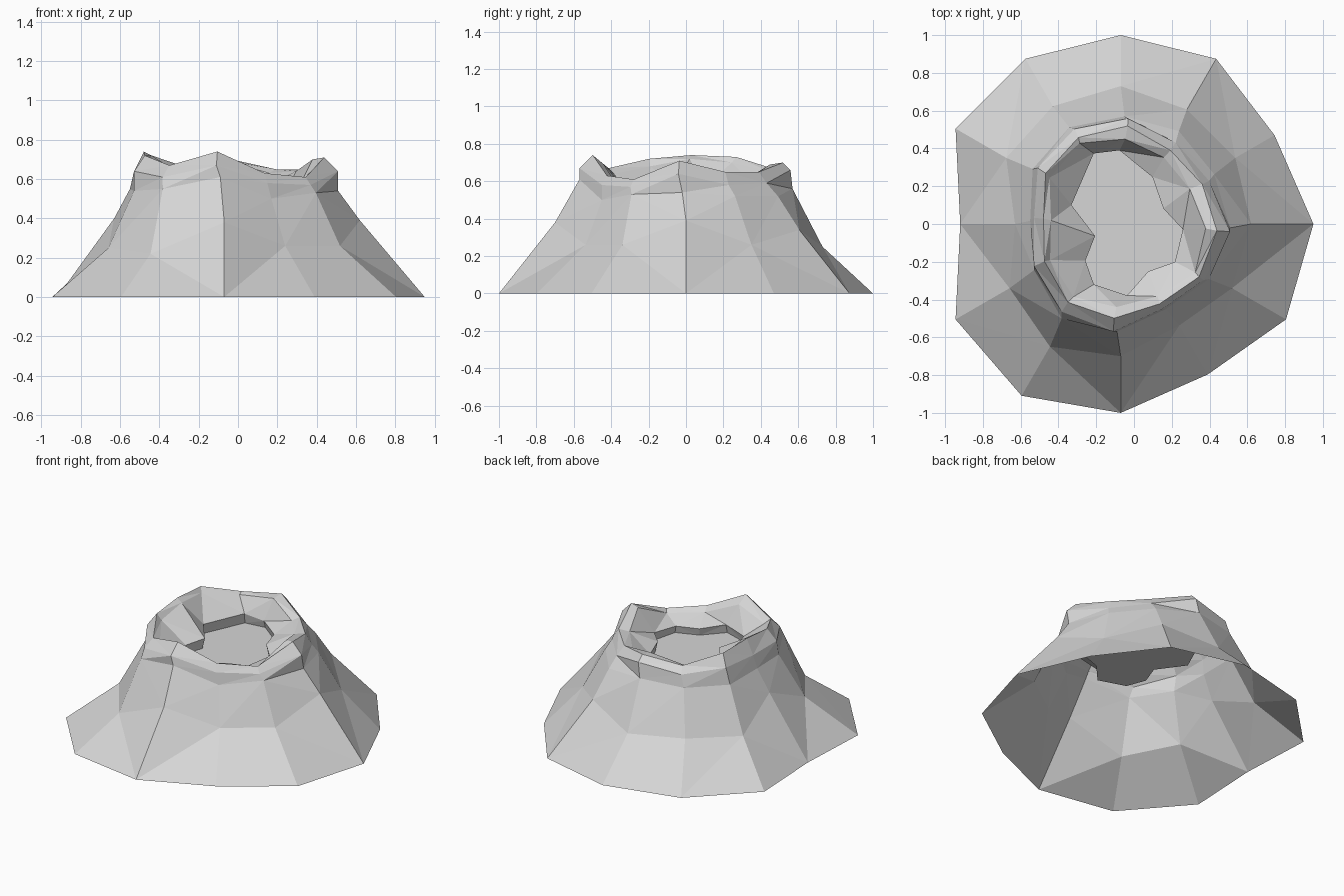
import bpy, bmesh, math

default_cube = bpy.data.objects.get("Cube")
if default_cube:
    bpy.data.objects.remove(default_cube, do_unlink=True)

SIDES = 12
AXIS_X = -.07        # the crater axis sits slightly off centre

# One plain stone colour
stone = bpy.data.materials.new("stone_grey")
stone.use_nodes = True
stone_colour = (.67, .67, .67, 1)
stone.diffuse_color = stone_colour
stone.node_tree.nodes["Principled BSDF"].inputs["Base Color"].default_value = stone_colour

bm = bmesh.new()
rings = []


def even_angles(twist=0):
    """Equal steps around the axis, turned by a few degrees."""
    return [360 * i / SIDES + twist for i in range(SIDES)]


def add_ring(angles, radii, heights):
    """Add a ragged ring of vertices and join it to the previous ring."""
    ring = []
    for degrees, radius, height in zip(angles, radii, heights):
        angle = math.radians(degrees)
        ring.append(bm.verts.new((AXIS_X + radius * math.cos(angle),
                                  radius * math.sin(angle), height)))
    if rings:
        lower = rings[-1]
        for i in range(SIDES):
            j = (i + 1) % SIDES
            bm.faces.new((lower[i], lower[j], ring[j], ring[i]))
    rings.append(ring)


# Ground outline
add_ring(even_angles(),
         [1.02, .94, 1.01, 1, 1.01, 1.01, .85, 1.01, 1.05, 1, .92, 1.01],
         [0] * SIDES)

# Break in the outer slope
add_ring(even_angles(),
         [.69, .7, .7, .73, .72, .7, .56, .68, .75, .7, .62, .68],
         [.39, .26, .34, .25, .27, .25, .4, .25, .22, .38, .26, .26])

# Shoulder below the rim
add_ring(even_angles(-2),
         [.58, .56, .58, .57, .58, .55, .48, .52, .59, .57, .51, .55],
         [.54, .52, .52, .56, .55, .54, .55, .54, .55, .61, .5, .53])

# Steep outer wall of the rim
add_ring(even_angles(-4),
         [.58, .52, .52, .56, .56, .53, .46, .51, .56, .57, .5, .53],
         [.64, .58, .59, .66, .63, .65, .64, .64, .61, .67, .58, .57])

# Jagged crest
add_ring(even_angles(-4),
         [.51, .48, .47, .52, .51, .48, .41, .45, .5, .5, .47, .5],
         [.71, .65, .65, .7, .67, .73, .74, .72, .67, .74, .63, .61])

# Inner edge of the crest
add_ring(even_angles(-3),
         [.45, .41, .42, .45, .48, .45, .37, .42, .46, .44, .43, .47],
         [.7, .64, .63, .69, .66, .7, .72, .68, .64, .69, .6, .59])

# Overhanging lip, its corners bunched irregularly
lip_angles = [-5, 20, 56, 91, 111, 159, 205, 226, 246, 275, 300, 325]
lip_radii = [.33, .24, .3, .39, .4, .28, .15, .27, .35, .38, .29, .35]
add_ring(lip_angles, lip_radii,
         [.56, .57, .56, .55, .57, .57, .57, .56, .55, .56, .55, .55])

# Crater floor, tucked under the lip
add_ring(lip_angles, [radius + .015 for radius in lip_radii], [.5] * SIDES)
bm.faces.new(rings[-1])

# Facet the rock, keeping every face flat
bmesh.ops.triangulate(bm, faces=bm.faces[:], quad_method='BEAUTY')
for face in bm.faces:
    face.smooth = False

mesh = bpy.data.meshes.new("crater_rock")
bm.to_mesh(mesh)
bm.free()
mesh.materials.append(stone)
crater_rock = bpy.data.objects.new("crater_rock", mesh)
bpy.context.collection.objects.link(crater_rock)
